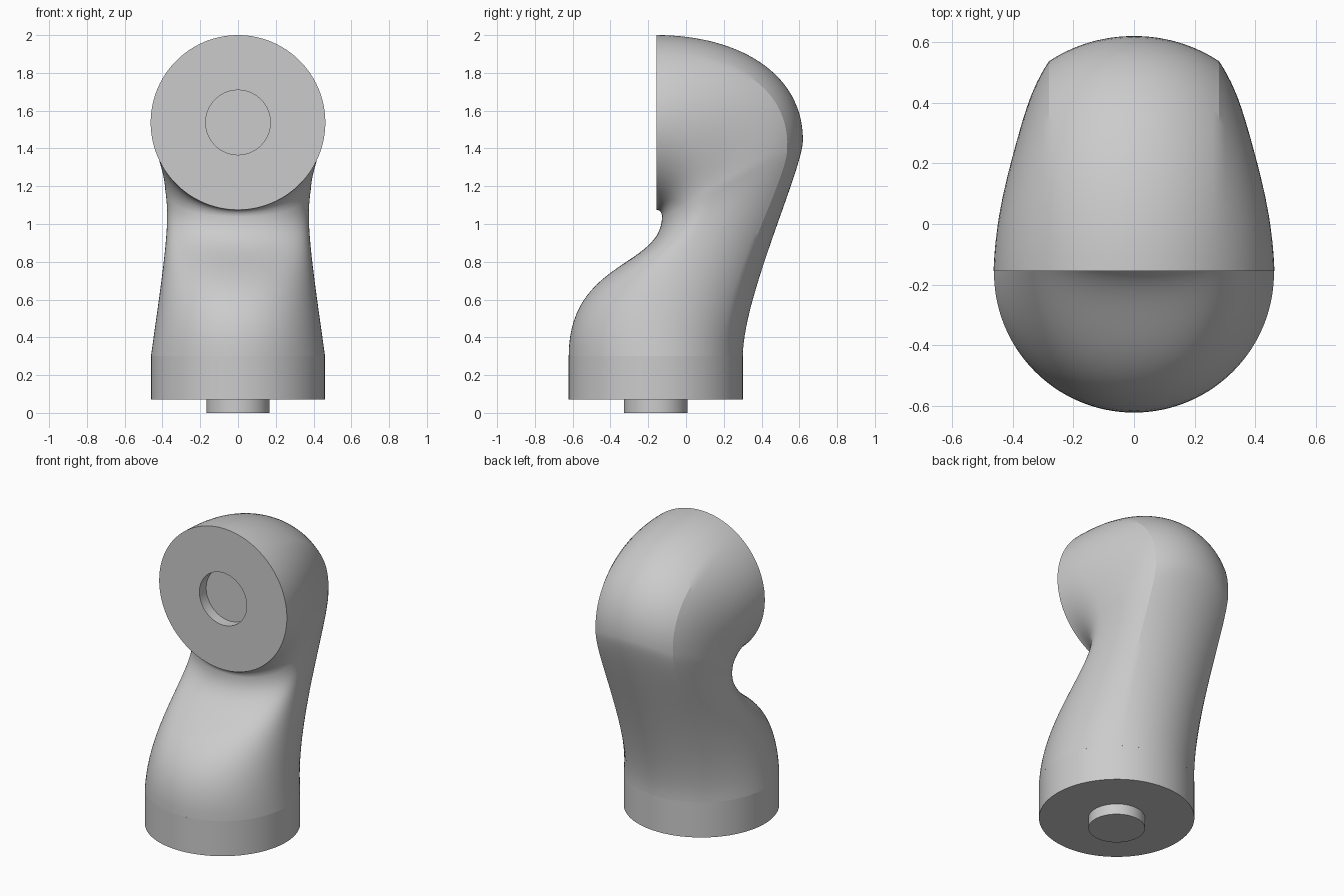
import bpy, bmesh, math
from mathutils import Vector

cube = bpy.data.objects.get("Cube")
if cube:
    bpy.data.objects.remove(cube)

grey = bpy.data.materials.new("light grey")
grey.use_nodes = True
COLOUR = (0.6, 0.6, 0.6, 1)
grey.diffuse_color = COLOUR
grey.node_tree.nodes["Principled BSDF"].inputs["Base Color"].default_value = COLOUR

R = 0.461        # flange radius
CREASE = 0.28    # half width of the rounded back strip
SAG = R - math.sqrt(R * R - CREASE * CREASE)
BASE_Y = -0.16
N = 14           # points per span of the cross-section
STEPS = 28       # rings per curve segment


def finish(obj):
    obj.data.materials.append(grey)
    bpy.ops.object.select_all(action='DESELECT')
    obj.select_set(True)
    bpy.context.view_layer.objects.active = obj
    bpy.ops.object.shade_smooth_by_angle(angle=math.radians(35))


def cylinder(name, radius, z0, z1):
    bpy.ops.mesh.primitive_cylinder_add(vertices=96, radius=radius, depth=z1 - z0,
                                        location=(0, BASE_Y, (z0 + z1) / 2))
    obj = bpy.context.object
    obj.name = name
    finish(obj)


# Bezier controls: back y, z, front y, z, half width, position of the widest point
lower_arm = [
    (.301, .30, -.621, .30, R, .5),
    (.301, .615, -.621, .81, .403, .5),
    (.619, 1.29, -.127, .77, .352, .39),
    (.619, 1.445, -.127, 1.04, .386, .38),
]
upper_arm = [
    lower_arm[-1],
    (.619, 1.804, -.127, 1.06, .395, .37),
    (.269, 2.0, -.14, 1.075, .455, .5),
    (-.155, 2.0, -.155, 1.075, .4625, .5),
]


def bezier(controls, t):
    a, b, c, d = (Vector(p) for p in controls)
    u = 1 - t
    return a * u ** 3 + b * (3 * u * u * t) + c * (3 * u * t * t) + d * t ** 3


def half_section(w, length, widest):
    """Points (x, distance from front) from the back centre to the front centre."""
    m = length * widest
    pts = []
    for k in range(N):                       # rounded back strip
        x = CREASE * k / N
        pts.append((x, length - R + math.sqrt(R * R - x * x)))
    start = math.asin(CREASE / w)
    c = (length - SAG - m) / math.cos(start)
    for k in range(N):                       # rear flank
        a = start + (math.pi / 2 - start) * k / N
        pts.append((w * math.sin(a), m + c * math.cos(a)))
    power = 1 - max(0, R - w) * 1.3
    for k in range(2 * N + 1):               # front half, squarer at the waist
        a = math.pi / 2 * k / (2 * N)
        pts.append((w * max(math.cos(a), 0) ** power, m - m * math.sin(a) ** power))
    return pts


def ring_points(row):
    back, front = Vector((0, row[0], row[1])), Vector((0, row[2], row[3]))
    axis = back - front
    half = half_section(row[4], axis.length, row[5])
    full = half + [(-x, s) for x, s in reversed(half[1:-1])]
    axis.normalize()
    return [front + axis * s + Vector((x, 0, 0)) for x, s in full]


# Curved arm, with a recessed socket in its front flange
rows = [bezier(lower_arm, k / STEPS) for k in range(STEPS)]
rows += [bezier(upper_arm, k / STEPS) for k in range(STEPS + 1)]
bm = bmesh.new()
rings = [[bm.verts.new(p) for p in ring_points(r)] for r in rows]
outer = [v.co.copy() for v in rings[-1]]
centre = Vector((0, -.155, 1.5375))
for depth in (0, 0.07):
    rings.append([bm.verts.new(centre + (p - centre) * 0.37 + Vector((0, depth, 0)))
                  for p in outer])
count = len(rings[0])
for lower, upper in zip(rings, rings[1:]):
    for i in range(count):
        j = (i + 1) % count
        bm.faces.new((lower[i], lower[j], upper[j], upper[i]))
bm.faces.new(rings[0])
bm.faces.new(rings[-1])
bmesh.ops.recalc_face_normals(bm, faces=bm.faces)

# Crease lines along both sides of the back strip, fading out at the ends
first, last = STEPS // 2, STEPS + STEPS // 2
for ring_a, ring_b in zip(rings[first:last], rings[first + 1:last + 1]):
    for i in (N, count - N):
        bm.edges.get((ring_a[i], ring_b[i])).smooth = False
mesh = bpy.data.meshes.new("curved_arm")
bm.to_mesh(mesh)
bm.free()
arm = bpy.data.objects.new("curved_arm", mesh)
bpy.context.collection.objects.link(arm)
finish(arm)

# Base collar and the locating peg beneath it
cylinder("base_collar", R, 0.07, 0.30)
cylinder("base_peg", 0.168, 0.0, 0.075)
